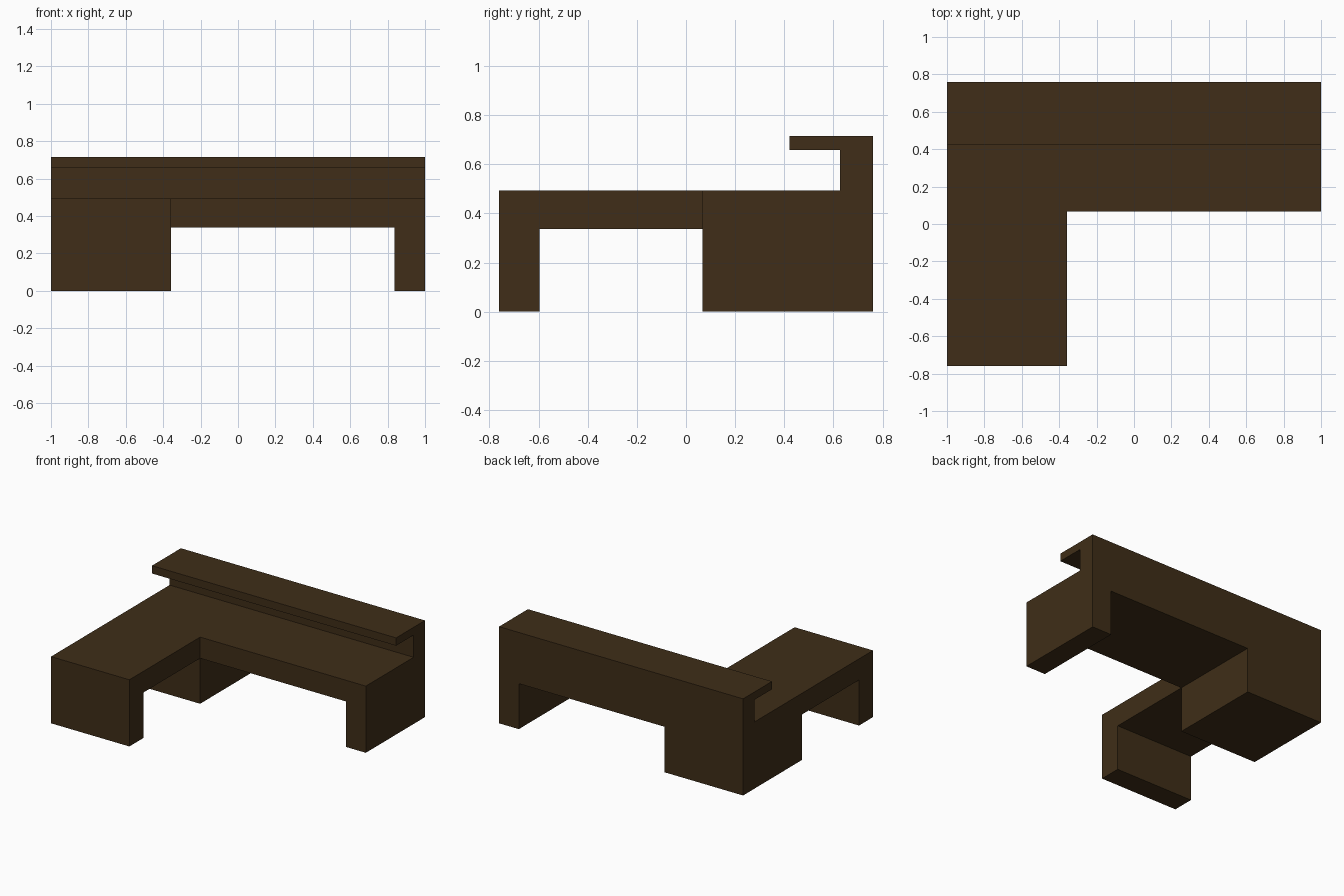
import bpy
import bmesh
from mathutils import Vector

if "Cube" in bpy.data.objects:
    bpy.data.objects.remove(bpy.data.objects["Cube"])

wood = bpy.data.materials.new("dark_wood")
wood.diffuse_color = (0.05, 0.027, 0.009, 1)
wood.use_nodes = True
wood.node_tree.nodes["Principled BSDF"].inputs["Base Color"].default_value = wood.diffuse_color


def extrude_profile(name, points, axis, start, end):
    """Extrude a (horizontal, z) outline along the x or y axis."""
    place = (lambda h, z: (start, h, z)) if axis == "x" else (lambda h, z: (h, start, z))
    offset = Vector((end - start, 0, 0)) if axis == "x" else Vector((0, end - start, 0))
    bm = bmesh.new()
    face = bm.faces.new([bm.verts.new(place(h, z)) for h, z in points])
    result = bmesh.ops.extrude_face_region(bm, geom=[face], use_keep_orig=True)
    moved = [g for g in result["geom"] if isinstance(g, bmesh.types.BMVert)]
    bmesh.ops.translate(bm, verts=moved, vec=offset)
    bmesh.ops.recalc_face_normals(bm, faces=bm.faces)
    mesh = bpy.data.meshes.new(name)
    bm.to_mesh(mesh)
    bm.free()
    mesh.materials.append(wood)
    obj = bpy.data.objects.new(name, mesh)
    bpy.context.collection.objects.link(obj)
    return obj


TOP, UNDER = 0.494, 0.337      # worktop surface and underside
FRONT, BACK, INNER = -0.76, 0.76, 0.068
WING = -0.358                  # inner side of the wing and corner cabinet

# Main run: corner cabinet, worktop and right leg in one outline
extrude_profile("main_desk", [
    (-1, 0), (WING, 0), (WING, UNDER), (0.838, UNDER),
    (0.838, 0), (1, 0), (1, TOP), (-1, TOP)], "y", INNER, BACK)

# Side wing: worktop and front leg
extrude_profile("side_wing", [
    (FRONT, 0), (-0.597, 0), (-0.597, UNDER),
    (INNER, UNDER), (INNER, TOP), (FRONT, TOP)], "x", -1, WING)

# Raised back panel with overhanging shelf
extrude_profile("back_shelf", [
    (0.627, TOP), (BACK, TOP), (BACK, 0.716),
    (0.422, 0.716), (0.422, 0.658), (0.627, 0.658)], "x", -1, 1)
